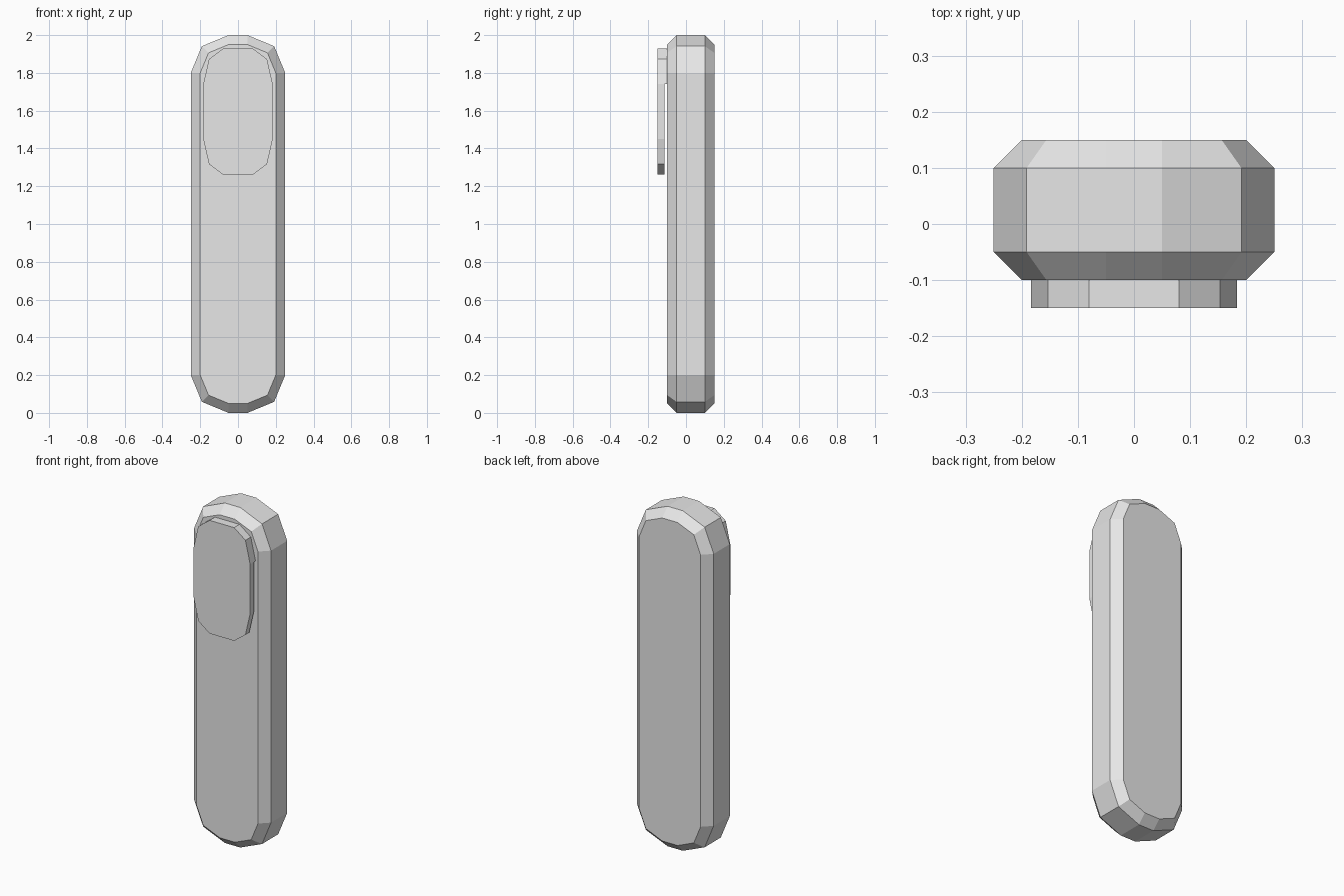
import bpy, bmesh
from math import cos, sin, pi

cube = bpy.data.objects.get("Cube")
if cube:
    bpy.data.objects.remove(cube)

# Single plain grey material
grey = bpy.data.materials.new("light_grey")
grey.use_nodes = True
grey.diffuse_color = (0.8, 0.8, 0.8, 1)
grey.node_tree.nodes["Principled BSDF"].inputs["Base Color"].default_value = (0.8, 0.8, 0.8, 1)


def outline(cx, low, high, rx, rz):
    """Rounded outline in x-z: corner centres at +-cx and low/high, two segments per corner."""
    points = []
    for corner, (sx, z) in enumerate([(1, high), (-1, high), (-1, low), (1, low)]):
        for step in range(3):
            a = corner * pi / 2 + step * pi / 4
            points.append((sx * cx + rx * cos(a), z + rz * sin(a)))
    return points


def loft(name, rings):
    """Join matching outlines placed at successive y depths and cap both ends."""
    bm = bmesh.new()
    loops = [[bm.verts.new((x, y, z)) for x, z in points] for y, points in rings]
    for a, b in zip(loops, loops[1:]):
        for i in range(len(a)):
            j = (i + 1) % len(a)
            bm.faces.new((a[i], a[j], b[j], b[i]))
    bm.faces.new(loops[0])
    bm.faces.new(loops[-1])
    bmesh.ops.recalc_face_normals(bm, faces=bm.faces[:])
    mesh = bpy.data.meshes.new(name)
    bm.to_mesh(mesh)
    bm.free()
    mesh.materials.append(grey)
    obj = bpy.data.objects.new(name, mesh)
    bpy.context.collection.objects.link(obj)
    return obj


# Body: long rounded bar with chamfered front and back rims
wide = outline(0.05, 0.2, 1.8, 0.2, 0.2)
narrow = outline(0.05, 0.2, 1.8, 0.15, 0.15)
loft("body", [(-0.1, narrow), (-0.05, wide), (0.1, wide), (0.15, narrow)])

# Clip: plate held off the body by a mount behind its rounded top
plate = outline(0.08, 1.45, 1.74, 0.104, 0.188)
loft("clip_plate", [(-0.15, plate), (-0.115, plate)])
mount = plate[:6]
loft("clip_mount", [(-0.115, mount), (-0.1, mount)])
